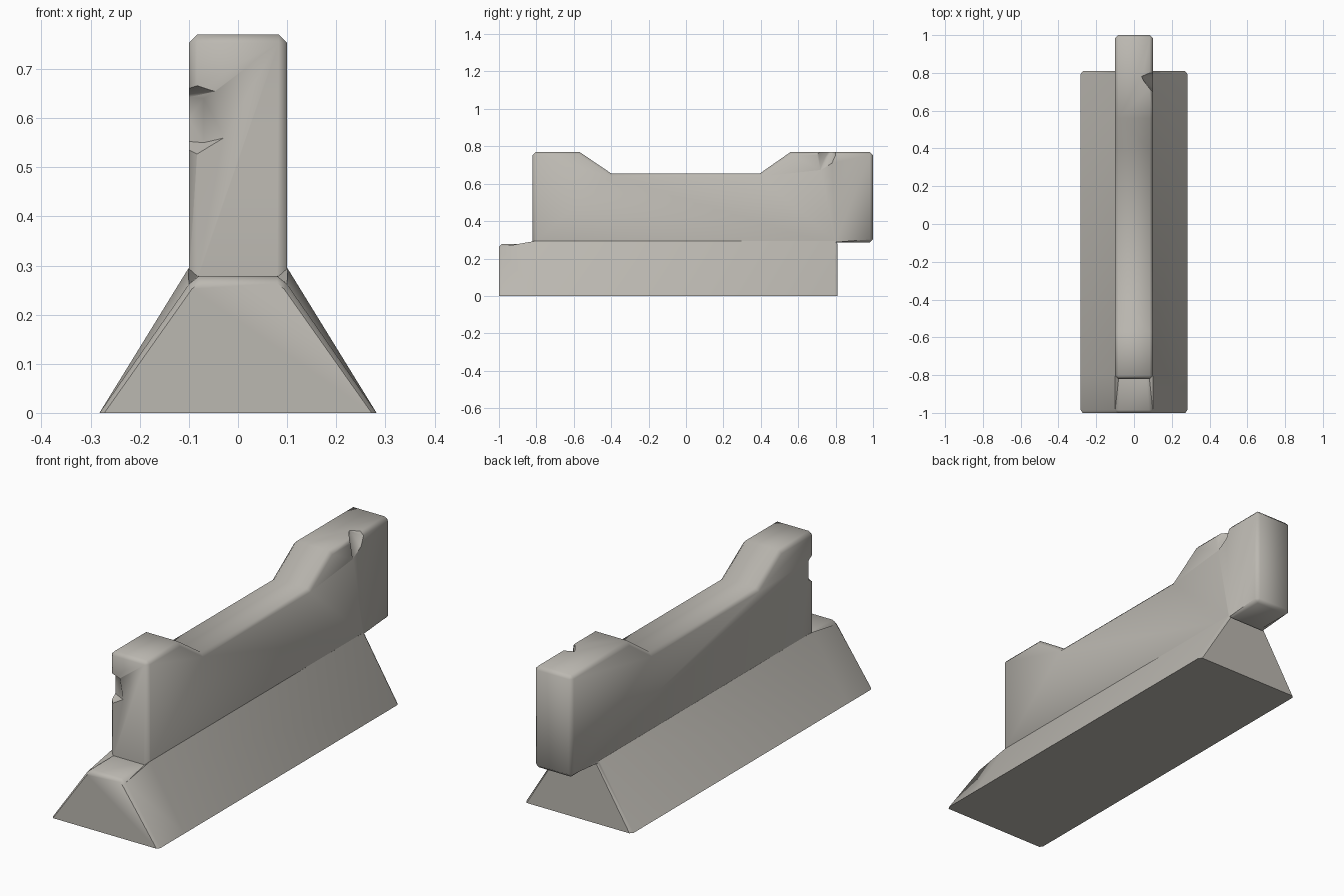
import bpy, bmesh, math
from mathutils import Vector

if "Cube" in bpy.data.objects:
    bpy.data.objects.remove(bpy.data.objects["Cube"])

concrete = bpy.data.materials.new("warm grey concrete")
concrete.diffuse_color = (0.50, 0.48, 0.44, 1)
concrete.use_nodes = True
concrete.node_tree.nodes["Principled BSDF"].inputs["Base Color"].default_value = concrete.diffuse_color


def finish(name, bm):
    bmesh.ops.recalc_face_normals(bm, faces=bm.faces[:])
    mesh = bpy.data.meshes.new(name)
    bm.to_mesh(mesh)
    bm.free()
    mesh.materials.append(concrete)
    ob = bpy.data.objects.new(name, mesh)
    bpy.context.collection.objects.link(ob)
    return ob


def loft(name, sections):
    """Join mirrored cross-sections (y, half-profile of x,z) along y."""
    bm = bmesh.new()
    rings = []
    for y, half in sections:
        pts = half + [(-x, z) for x, z in reversed(half)]
        rings.append([bm.verts.new((x, y, z)) for x, z in pts])
    n = len(rings[0])
    for a, b in zip(rings, rings[1:]):
        for i in range(n):
            j = (i + 1) % n
            bm.faces.new((a[i], a[j], b[j], b[i]))
    bm.faces.new(rings[0])
    bm.faces.new(rings[-1])
    bmesh.ops.triangulate(bm, faces=[f for f in bm.faces if len(f.verts) == 4
                                     and abs(f.normal.z) < 2])
    return finish(name, bm)


def hull(name, points):
    bm = bmesh.new()
    for p in points:
        bm.verts.new(p)
    bmesh.ops.convex_hull(bm, input=bm.verts[:])
    return finish(name, bm)


def boolean(target, other, operation):
    mod = target.modifiers.new(operation, 'BOOLEAN')
    mod.operation = operation
    mod.solver = 'EXACT'
    mod.object = other
    bpy.context.view_layer.objects.active = target
    bpy.ops.object.modifier_apply(modifier=mod.name)
    bpy.data.objects.remove(other)


# sloping foot, with a low toe at the front
foot = loft("barrier_foot", [
    (-1.0, [(0.272, 0), (0.094, 0.252), (0.08, 0.264)]),
    (-0.985, [(0.282, 0), (0.10, 0.262), (0.08, 0.278)]),
    (-0.805, [(0.282, 0), (0.101, 0.294), (0.08, 0.279)]),
    (0.795, [(0.282, 0), (0.101, 0.294), (0.08, 0.279)]),
    (0.81, [(0.27, 0), (0.098, 0.28), (0.08, 0.279)]),
])

# upright wall: side profile with dipped top, overhanging at the back
profile = [(-0.82, 0.15), (0.78, 0.15), (0.78, 0.285), (1, 0.285), (1, 0.77),
           (0.56, 0.77), (0.395, 0.655), (-0.40, 0.655), (-0.57, 0.77), (-0.82, 0.77)]
bm = bmesh.new()
face = bm.faces.new([bm.verts.new((-0.1, y, z)) for y, z in profile])
ext = bmesh.ops.extrude_face_region(bm, geom=[face])
bmesh.ops.translate(bm, vec=(0.2, 0, 0),
                    verts=[v for v in ext["geom"] if isinstance(v, bmesh.types.BMVert)])
bmesh.ops.recalc_face_normals(bm, faces=bm.faces[:])
edges = []
for e in bm.edges:
    mid = (e.verts[0].co + e.verts[1].co) / 2
    hidden = mid.z < 0.25 or (mid.z < 0.3 and mid.y < 0.8)
    if not hidden and e.calc_face_angle(0) > math.radians(60):
        edges.append(e)
bmesh.ops.bevel(bm, geom=edges, offset=0.017, segments=1, affect='EDGES')
wall = finish("barrier", bm)
boolean(wall, foot, 'UNION')

# broken chip on the front left corner
outline = [(-0.13, 0.655), (-0.085, 0.668), (-0.045, 0.655),
           (-0.027, 0.56), (-0.085, 0.525), (-0.13, 0.522)]
front_chip = hull("front_chip", [(x, -0.822, z) for x, z in outline]
                  + [(x, -0.86, z) for x, z in outline]
                  + [(-0.07, -0.79, 0.64), (-0.07, -0.79, 0.55),
                     (-0.13, -0.765, 0.645), (-0.13, -0.765, 0.555)])
boolean(wall, front_chip, 'DIFFERENCE')

# broken chip on the top right edge near the back
back_chip = hull("back_chip", [
    (0.035, 0.78, 0.80), (0.04, 0.78, 0.768), (0.12, 0.67, 0.80), (0.12, 0.83, 0.80),
    (0.105, 0.715, 0.665), (0.12, 0.78, 0.69), (0.065, 0.74, 0.735)])
boolean(wall, back_chip, 'DIFFERENCE')

# soft shading across chamfers, crisp at right angles and chips
bpy.ops.object.select_all(action='DESELECT')
wall.select_set(True)
bpy.context.view_layer.objects.active = wall
bpy.ops.object.shade_smooth_by_angle(angle=math.radians(50))
